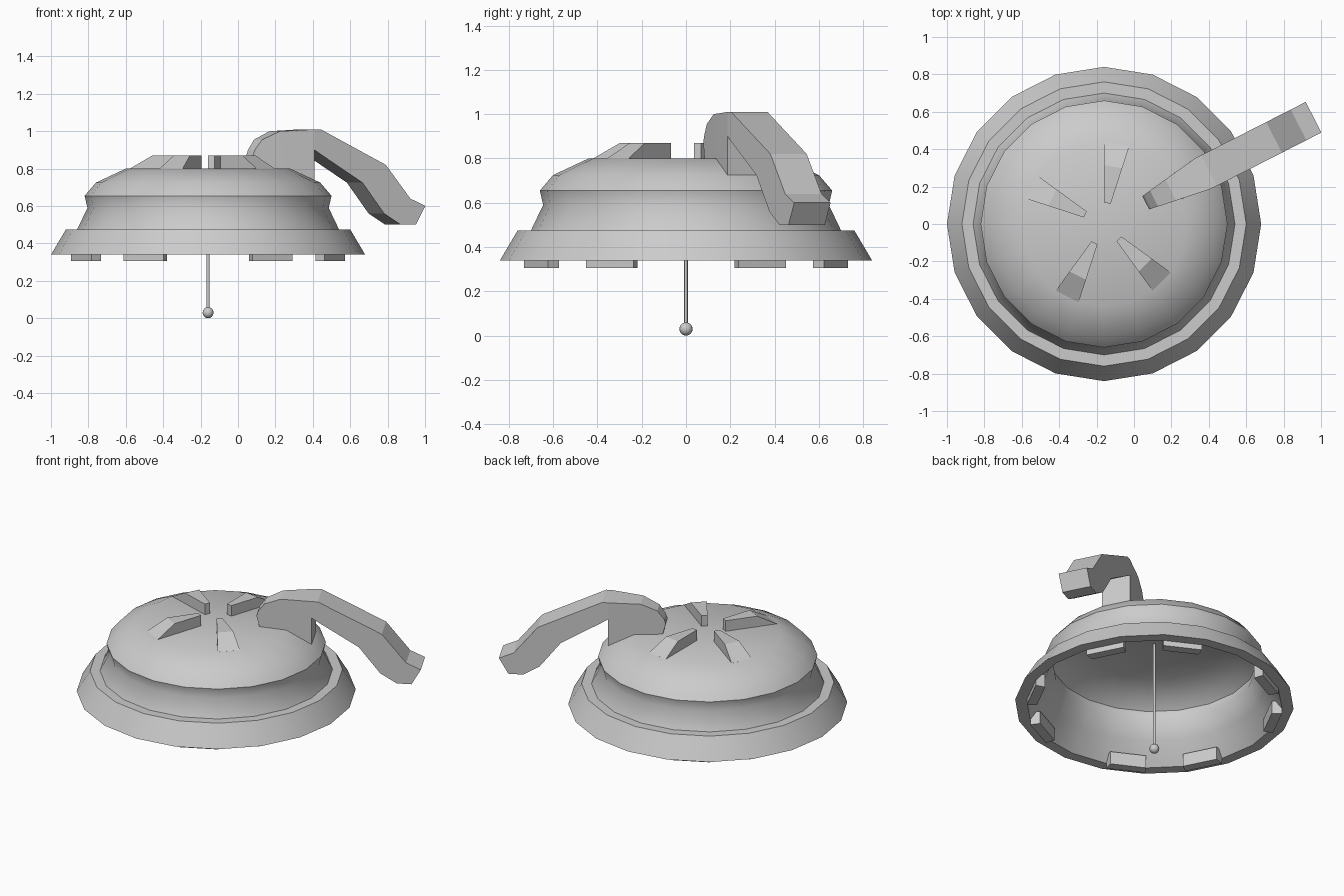
import bpy, bmesh
from math import radians, sin, cos, tan
from mathutils import Matrix

if "Cube" in bpy.data.objects:
    bpy.data.objects.remove(bpy.data.objects["Cube"])

CX = -0.16      # lid axis
N = 20          # sides of the lid


def finish(name, bm, smooth=None):
    bmesh.ops.remove_doubles(bm, verts=bm.verts, dist=1e-4)
    bmesh.ops.dissolve_degenerate(bm, dist=1e-4, edges=bm.edges)
    bmesh.ops.recalc_face_normals(bm, faces=bm.faces)
    me = bpy.data.meshes.new(name)
    bm.to_mesh(me)
    bm.free()
    ob = bpy.data.objects.new(name, me)
    bpy.context.collection.objects.link(ob)
    ob.location.x = CX
    if smooth:
        bpy.ops.object.select_all(action='DESELECT')
        ob.select_set(True)
        bpy.context.view_layer.objects.active = ob
        bpy.ops.object.shade_smooth_by_angle(angle=radians(smooth))
    return ob


def lathe(name, profile, smooth):
    bm = bmesh.new()
    vs = [bm.verts.new((r, 0, z)) for r, z in profile]
    es = [bm.edges.new(p) for p in zip(vs, vs[1:])]
    bmesh.ops.spin(bm, geom=vs + es, cent=(0, 0, 0), axis=(0, 0, 1),
                   angle=radians(360), steps=N)
    return finish(name, bm, smooth)


def loft(name, sections, angle, max_half=1.0, smooth=None):
    """Wedge one lid side wide: sections are (s_top, z_top, s_bottom, z_bottom)."""
    bm = bmesh.new()
    rot = Matrix.Rotation(radians(angle), 3, 'Z')
    rings = []
    for st, zt, sb, zb in sections:
        ht, hb = (min(s * tan(radians(9)), max_half) for s in (st, sb))
        pts = [(st, ht, zt), (st, -ht, zt), (sb, -hb, zb), (sb, hb, zb)]
        ring = [bm.verts.new(p) for p in pts]
        for v in ring:
            v.co = rot @ v.co
        rings.append(ring)
    for a, b in zip(rings, rings[1:]):
        for i in range(4):
            j = (i + 1) % 4
            bm.faces.new((a[i], a[j], b[j], b[i]))
    bm.faces.new(rings[0])
    bm.faces.new(rings[-1])
    return finish(name, bm, smooth)


# hollow lid shell: outer skin, then inner skin
lathe("lid_shell", [
    (0, .80), (.44, .80), (.60, .725), (.66, .655), (.645, .59), (.70, .475),
    (.76, .475), (.84, .34), (.77, .34), (.67, .47), (.61, .59), (.62, .645),
    (.57, .69), (.42, .755), (0, .755)], 50)

# raised ribs on the cap
for i, a in enumerate((81, 153, 243, 315)):
    loft(f"cap_rib_{i + 1}", [(.113, .87, .113, .79), (.31, .87, .31, .79),
                              (.435, .80, .435, .79)], a)

# locating tabs inside the rim
for i, a in enumerate((27, 63, 117, 153, 207, 243, 297, 333)):
    loft(f"rim_tab_{i + 1}", [(.70, .39, .70, .305), (.76, .39, .76, .305)], a)

# handle: stem growing from the cap, then a drooping arm
loft("handle", [
    (.25, .87, .27, .79), (.26, .90, .29, .79), (.30, .955, .33, .79),
    (.40, 1.0, .43, .79), (.593, 1.01, .593, .71), (.593, 1.01, .593, .90),
    (.63, 1.01, .64, .87), (1.02, .82, .88, .725), (1.167, .64, 1.01, .56),
    (1.167, .64, 1.11, .50), (1.257, .60, 1.20, .50)], 27, .092)

# probe rod and ball tip
bm = bmesh.new()
bmesh.ops.create_cone(bm, cap_ends=True, segments=12, radius1=.008, radius2=.008,
                      depth=.74, matrix=Matrix.Translation((0, 0, .40)))
finish("probe_rod", bm, 40)
bm = bmesh.new()
bmesh.ops.create_uvsphere(bm, u_segments=14, v_segments=8, radius=.03,
                          matrix=Matrix.Translation((0, 0, .03)))
finish("probe_tip", bm, 60)
